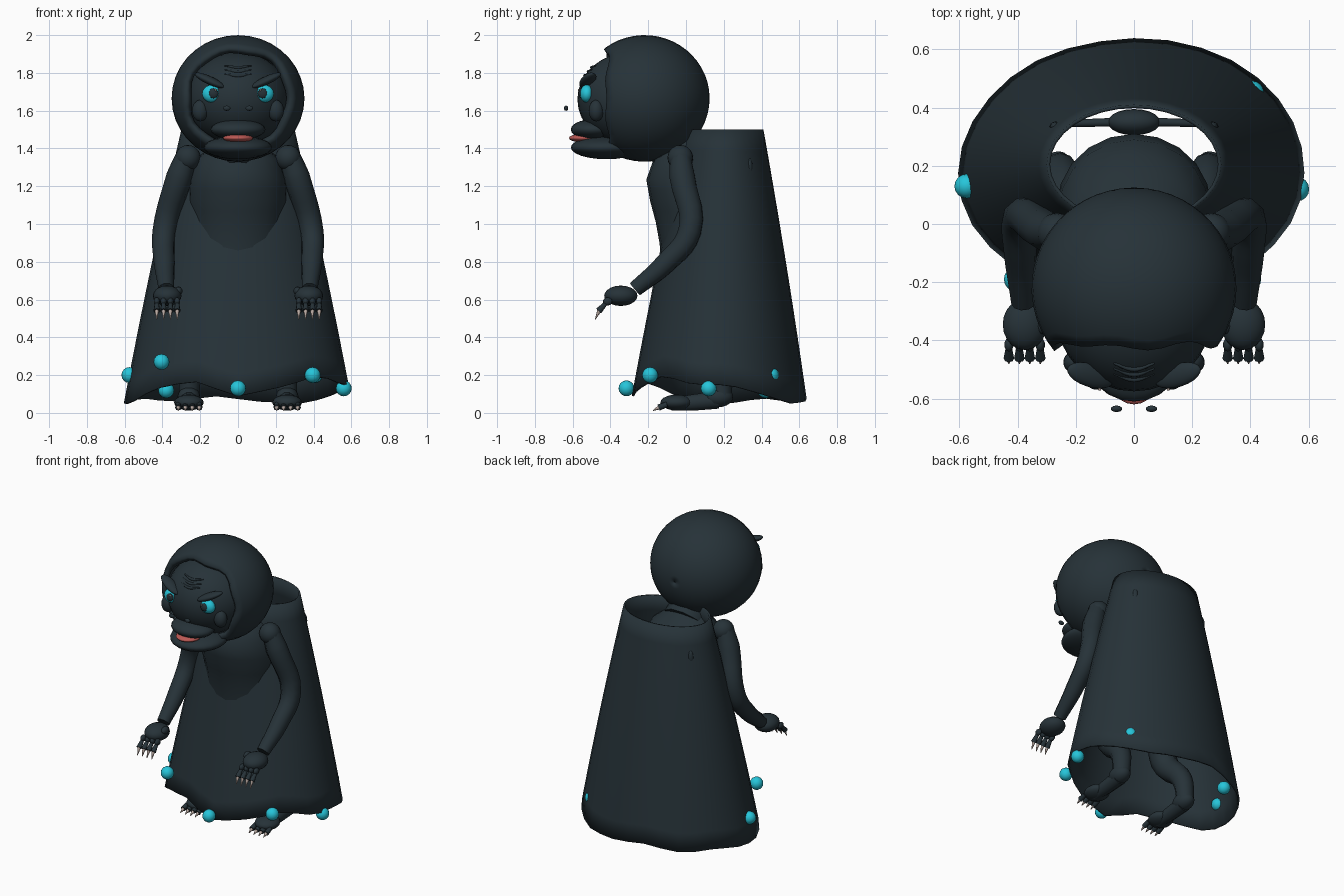
import bpy, bmesh, math
from mathutils import Vector

cube = bpy.data.objects.get("Cube")
if cube:
    bpy.data.objects.remove(cube, do_unlink=True)


def material(name, rgb):
    m = bpy.data.materials.new(name)
    m.use_nodes = True
    m.diffuse_color = (*rgb, 1)
    m.node_tree.nodes["Principled BSDF"].inputs["Base Color"].default_value = (*rgb, 1)
    return m


SLATE = material("dark slate", (0.0194, 0.0319, 0.0395))
CYAN = material("bright cyan", (0.0194, 0.56, 0.70))
RED = material("mouth red", (0.50, 0.10, 0.09))
CLAW = material("claw beige", (0.50, 0.41, 0.37))


def finish(ob, mat):
    ob.data.materials.clear()
    ob.data.materials.append(mat)
    bpy.ops.object.select_all(action='DESELECT')
    ob.select_set(True)
    bpy.context.view_layer.objects.active = ob
    bpy.ops.object.shade_smooth_by_angle(angle=math.radians(45))
    return ob


def surface(name, fn, nu, nv, mat, thickness=0.0):
    """Closed-around skin from fn(angle, t)."""
    bm = bmesh.new()
    rings = [[bm.verts.new(fn(math.tau * i / nu, j / nv)) for i in range(nu)]
             for j in range(nv + 1)]
    for a, b in zip(rings, rings[1:]):
        for i in range(nu):
            k = (i + 1) % nu
            bm.faces.new((a[i], b[i], b[k], a[k]))
    bmesh.ops.recalc_face_normals(bm, faces=bm.faces)
    me = bpy.data.meshes.new(name)
    bm.to_mesh(me)
    bm.free()
    ob = bpy.data.objects.new(name, me)
    bpy.context.collection.objects.link(ob)
    if thickness:
        mod = ob.modifiers.new("thickness", 'SOLIDIFY')
        mod.thickness = thickness
        mod.offset = -1
    return finish(ob, mat)


def ball(name, loc, radii, mat=SLATE, rot=(0, 0, 0), seg=20):
    bpy.ops.mesh.primitive_uv_sphere_add(segments=seg, ring_count=seg // 2,
                                         location=loc, rotation=rot)
    ob = bpy.context.object
    ob.name = name
    ob.scale = radii
    return finish(ob, mat)


def tube(name, pts, radii, mat=SLATE):
    cu = bpy.data.curves.new(name, 'CURVE')
    cu.dimensions = '3D'
    cu.bevel_depth = 1
    cu.bevel_resolution = 3
    cu.resolution_u = 5
    cu.use_fill_caps = True
    sp = cu.splines.new('BEZIER')
    sp.bezier_points.add(len(pts) - 1)
    for bp, p, r in zip(sp.bezier_points, pts, radii):
        bp.co = p
        bp.radius = r
        bp.handle_left_type = bp.handle_right_type = 'AUTO'
    ob = bpy.data.objects.new(name, cu)
    bpy.context.collection.objects.link(ob)
    bpy.ops.object.select_all(action='DESELECT')
    ob.select_set(True)
    bpy.context.view_layer.objects.active = ob
    bpy.ops.object.convert(target='MESH')
    return finish(bpy.context.object, mat)


def spike(name, start, end, r1, r2, mat):
    a, b = Vector(start), Vector(end)
    bpy.ops.mesh.primitive_cone_add(vertices=8, radius1=r1, radius2=r2,
                                    depth=(b - a).length, location=(a + b) / 2)
    ob = bpy.context.object
    ob.name = name
    ob.rotation_euler = (b - a).to_track_quat('Z', 'Y').to_euler()
    return finish(ob, mat)


def sample(values, t):
    x = min(max(t, 0), 1) * (len(values) - 1)
    i = min(int(x), len(values) - 2)
    return values[i] + (values[i + 1] - values[i]) * (x - i)


# Cloak: flared elliptical cone with an uneven hem, starting at the front centre
HEM = [.09, .14, .20, .15, .15, .10, .05, .06, .09, .06, .08, .05, .05, .13, .17, .09]


def cloak(a, t):
    hem = sample(HEM, a / math.tau)
    z = 1.5 + (hem - 1.5) * t
    s = (1.5 - z) / 1.4
    flare = s + 0.10 * s * (1 - s)
    cy = 0.205 - 0.03 * s
    return (math.sin(a) * (0.30 + 0.295 * flare),
            cy - math.cos(a) * (0.205 + 0.255 * flare), z)


surface("cloak", cloak, 32, 12, SLATE, 0.012)


# Torso
def torso(a, t):
    z = 1.46 - 0.9 * t
    rx = sample([.07, .22, .26, .265, .25, .25, .24, .2, .02], t)
    ry = sample([.05, .18, .25, .25, .23, .22, .21, .18, .02], t)
    cy = sample([-.02, .01, .04, .06, .07, .08, .08, .08, .08], t)
    return (rx * math.sin(a), cy - ry * math.cos(a), z)


surface("torso", torso, 20, 16, SLATE)
tube("neck", [(0, 0.0, 1.35), (0, -.08, 1.42), (0, -.15, 1.5)], [.15, .14, .14])


# Hood: sphere opened towards the front with a ragged rim
def hood(a, t):
    rim = 2.18 + 0.03 * math.sin(7 * a) + 0.03 * math.cos(4 * a)
    th = 0.01 + t * rim
    return (0.352 * math.sin(th) * math.sin(a), -0.22 + 0.345 * math.cos(th),
            1.665 + 0.335 * math.sin(th) * math.cos(a))


surface("hood", hood, 36, 18, SLATE, 0.035)

# Face
ball("face", (0, -.29, 1.66), (.275, .285, .25), seg=32)
ball("upper_lip", (0, -.49, 1.50), (.145, .12, .055))
ball("jaw", (0, -.42, 1.405), (.18, .19, .062), seg=24)
ball("tongue", (0, -.535, 1.455), (.08, .085, .024), RED)
for i in range(3):
    z = 1.785 + 0.022 * i
    y = -.535 + 0.018 * i
    tube("forehead_wrinkle", [(-.07, y + .02, z + .01), (0, y, z), (.07, y + .02, z + .01)],
         [.004, .009, .004])

for side, s in (("left", 1), ("right", -1)):
    ball(side + "_eye", (s * .138, -.525, 1.69), (.052, .036, .047), CYAN)
    ball(side + "_pupil", (s * .13, -.555, 1.692), (.026, .014, .027), seg=12)
    ball(side + "_eye_glint", (s * .118, -.568, 1.71), (.006, .005, .006), CLAW, seg=8)
    ball(side + "_brow", (s * .15, -.52, 1.76), (.09, .04, .022), rot=(0, s * -.42, s * .3))
    ball(side + "_cheek", (s * .2, -.475, 1.6), (.043, .04, .057))
    ball(side + "_nostril", (s * .06, -.635, 1.613), (.021, .012, .014), seg=10)
    ball(side + "_cloak_button", (s * .268, .335, 1.3), (.022, .018, .05), seg=12)

    # Arm and clawed hand
    tube(side + "_arm",
         [(s * .27, -.03, 1.37), (s * .31, -.02, 1.25), (s * .39, .02, .96),
          (s * .39, -.11, .79), (s * .38, -.27, .655)],
         [.055, .07, .063, .056, .042])
    ball(side + "_shoulder", (s * .265, -.03, 1.35), (.068, .068, .068))
    ball(side + "_hand", (s * .375, -.345, .62), (.076, .088, .054))
    ball(side + "_thumb", (s * .315, -.345, .645), (.022, .035, .025), seg=10)
    for i in range(4):
        x = s * (.322 + .036 * i)
        ball("finger_joint", (x, -.415, .59), (.017, .025, .022), seg=10)
        spike("finger", (x, -.42, .585), (x, -.462, .54), .010, .018, SLATE)
        spike("finger_claw", (x, -.458, .545), (x, -.48, .495), .012, .002, CLAW)

    # Leg and clawed foot
    tube(side + "_leg",
         [(s * .15, .10, .62), (s * .22, .03, .42), (s * .25, .17, .24), (s * .26, .19, .08)],
         [.09, .085, .065, .055])
    ball(side + "_heel", (s * .26, .17, .085), (.06, .08, .055))
    tube(side + "_foot", [(s * .26, .17, .07), (s * .26, .04, .055), (s * .26, -.08, .045)],
         [.05, .045, .035])
    ball(side + "_forefoot", (s * .26, -.05, .055), (.078, .085, .042))
    for i in range(4):
        x = s * (.205 + .037 * i)
        spike("toe", (x, -.10, .045), (x, -.145, .028), .014, .017, SLATE)
        spike("toe_claw", (x, -.14, .03), (x, -.175, .012), .012, .002, CLAW)

# Padding at the back inside the cloak
ball("inner_bundle", (0, .35, .8), (.09, .045, .06))
tube("inner_strap", [(-.26, .345, .8), (0, .35, .8), (.29, .345, .8)], [.012, .016, .012])

# Round beads along the hem
for p in [(0, -.315, .13), (.395, -.19, .2), (.56, .12, .13), (-.405, -.19, .27),
          (-.575, .13, .2), (.405, .45, .2), (-.38, .42, .12)]:
    ball("hem_bead", p, (.042, .042, .042), CYAN, seg=16)

# Feet rest on the ground
bpy.context.view_layer.update()
